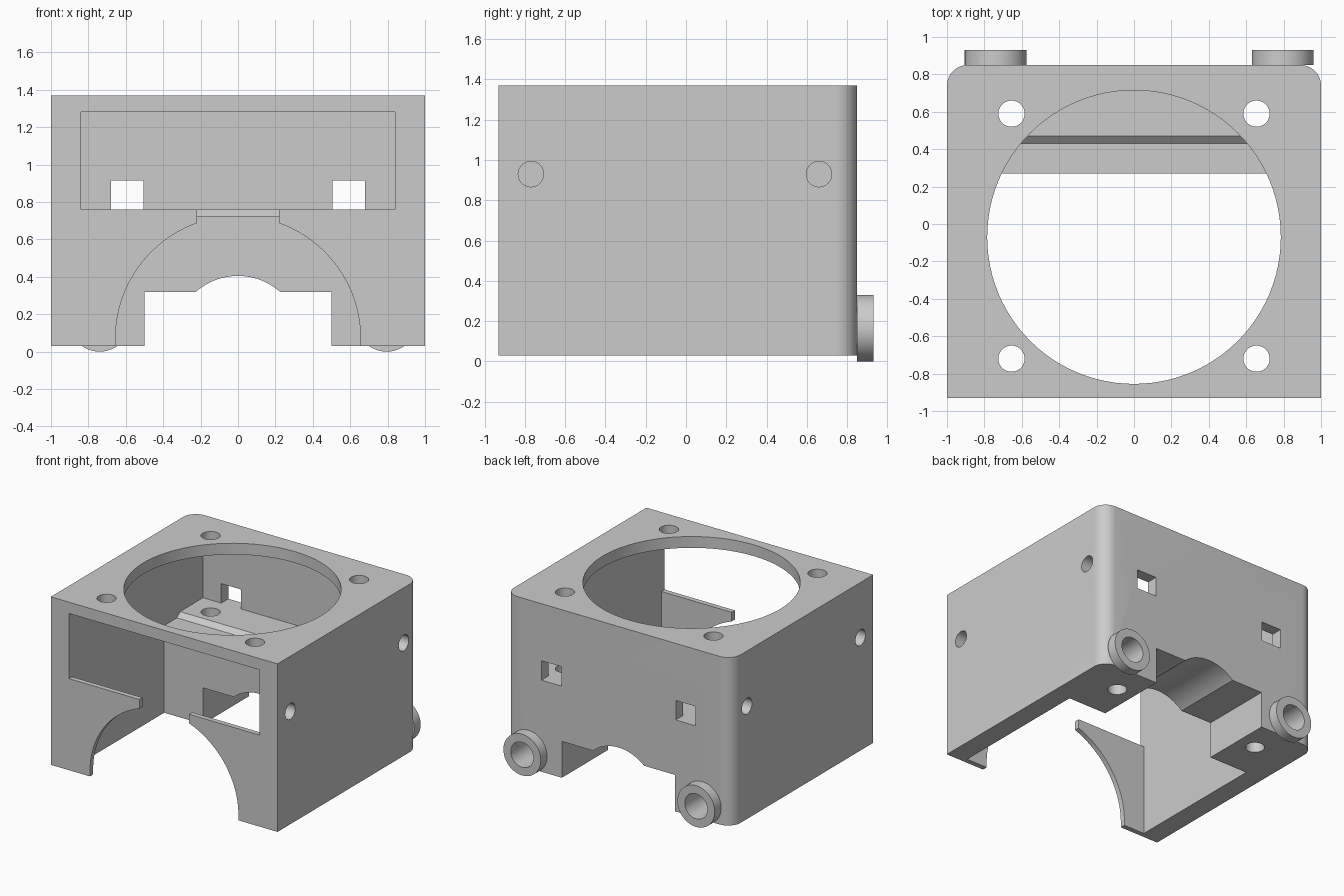
import bpy, bmesh
from math import sin, cos, pi, asin

if "Cube" in bpy.data.objects:
    bpy.data.objects.remove(bpy.data.objects["Cube"])

grey = bpy.data.materials.new("light_grey")
grey.diffuse_color = (0.6, 0.6, 0.6, 1)
grey.use_nodes = True
grey.node_tree.nodes["Principled BSDF"].inputs["Base Color"].default_value = (0.6, 0.6, 0.6, 1)


def prism(name, outline, axis, start, end):
    """Extrude a 2D outline along an axis."""
    place = {"x": lambda p, t: (t, p[0], p[1]),
             "y": lambda p, t: (p[0], t, p[1]),
             "z": lambda p, t: (p[0], p[1], t)}[axis]
    bm = bmesh.new()
    rings = [[bm.verts.new(place(p, t)) for p in outline] for t in (start, end)]
    bm.faces.new(rings[0])
    bm.faces.new(rings[1])
    n = len(outline)
    for i in range(n):
        j = (i + 1) % n
        bm.faces.new((rings[0][i], rings[0][j], rings[1][j], rings[1][i]))
    bmesh.ops.recalc_face_normals(bm, faces=bm.faces)
    mesh = bpy.data.meshes.new(name)
    bm.to_mesh(mesh)
    bm.free()
    mesh.materials.append(grey)
    obj = bpy.data.objects.new(name, mesh)
    bpy.context.collection.objects.link(obj)
    return obj


def arc(cx, cy, r, a0, a1, n=24):
    return [(cx + r * cos(a0 + (a1 - a0) * i / n),
             cy + r * sin(a0 + (a1 - a0) * i / n)) for i in range(n + 1)]


def circle(cx, cy, r, n=48):
    return arc(cx, cy, r, 0, 2 * pi, n)[:-1]


def rect(x0, y0, x1, y1):
    return [(x0, y0), (x1, y0), (x1, y1), (x0, y1)]


def cut(target, outline, axis, start, end):
    """Subtract an extruded outline from a part."""
    cutter = prism("cutter", outline, axis, start, end)
    cutter.hide_render = True
    mod = target.modifiers.new("cut", "BOOLEAN")
    mod.operation = "DIFFERENCE"
    mod.solver = "EXACT"
    mod.object = cutter
    bpy.context.view_layer.objects.active = target
    bpy.ops.object.modifier_apply(modifier=mod.name)
    bpy.data.objects.remove(cutter)


def smooth(obj):
    bpy.ops.object.select_all(action="DESELECT")
    obj.select_set(True)
    bpy.context.view_layer.objects.active = obj
    bpy.ops.object.shade_smooth_by_angle(angle=pi / 6)


# Housing block with rounded back corners
plan = [(-1, -0.93), (1, -0.93)]
plan += arc(0.89, 0.74, 0.11, 0, pi / 2, 10) + arc(-0.89, 0.74, 0.11, pi / 2, pi, 10)
housing = prism("housing", plan, "z", 0.03, 1.37)

# Inner cavity with a stepped rear shelf
cavity = [(-0.89, -0.1), (0.27, -0.1), (0.27, 0.725), (0.43, 0.725),
          (0.47, 0.76), (0.76, 0.76), (0.76, 1.28), (-0.89, 1.28)]
cut(housing, cavity, "x", -0.84, 0.84)

# Front window, then the arch with its notch
cut(housing, rect(-0.84, 0.76, 0.84, 1.28), "y", -1.1, -0.8)
R, NOTCH = 0.655, 0.22
lean = asin(NOTCH / R)
arch = [(R, -0.1)] + arc(0, 0.07, R, 0, pi / 2 - lean) + [(NOTCH, 0.8), (-NOTCH, 0.8)]
arch += arc(0, 0.07, R, pi / 2 + lean, pi) + [(-R, -0.1)]
cut(housing, arch, "y", -1.1, -0.8)

# Rear underside cutout with a rounded crown
lean = asin(0.225 / 0.34)
under = [(-0.5, -0.1), (0.5, -0.1), (0.5, 0.32)]
under += arc(0, 0.065, 0.34, pi / 2 - lean, pi / 2 + lean) + [(-0.5, 0.32)]
cut(housing, under, "y", 0.2, 1.1)

# Large round opening in the top
cut(housing, circle(0, -0.07, 0.785, 96), "z", 1.2, 1.5)

for side in (-1, 1):
    # Vertical screw holes, the rear ones passing through the shelf
    for y in (-0.72, 0.59):
        cut(housing, circle(side * 0.655, y, 0.07), "z", -0.1, 1.5)
    # Blind holes in the side walls
    for y in (-0.77, 0.66):
        cut(housing, circle(y, 0.93, 0.063), "x", side * 0.9, side * 1.1)
    # Square holes in the back wall
    cut(housing, rect(side * 0.505, 0.76, side * 0.68, 0.915), "y", 0.7, 1.1)

# Rear bosses with bores running into the housing
for name, x in (("right_boss", -0.74), ("left_boss", 0.795)):
    boss = prism(name, circle(x, 0.165, 0.165), "y", 0.85, 0.93)
    for part, depth in ((boss, 0.8), (housing, 0.6)):
        cut(part, circle(x, 0.165, 0.1), "y", depth, 1.1)
    smooth(boss)

smooth(housing)
